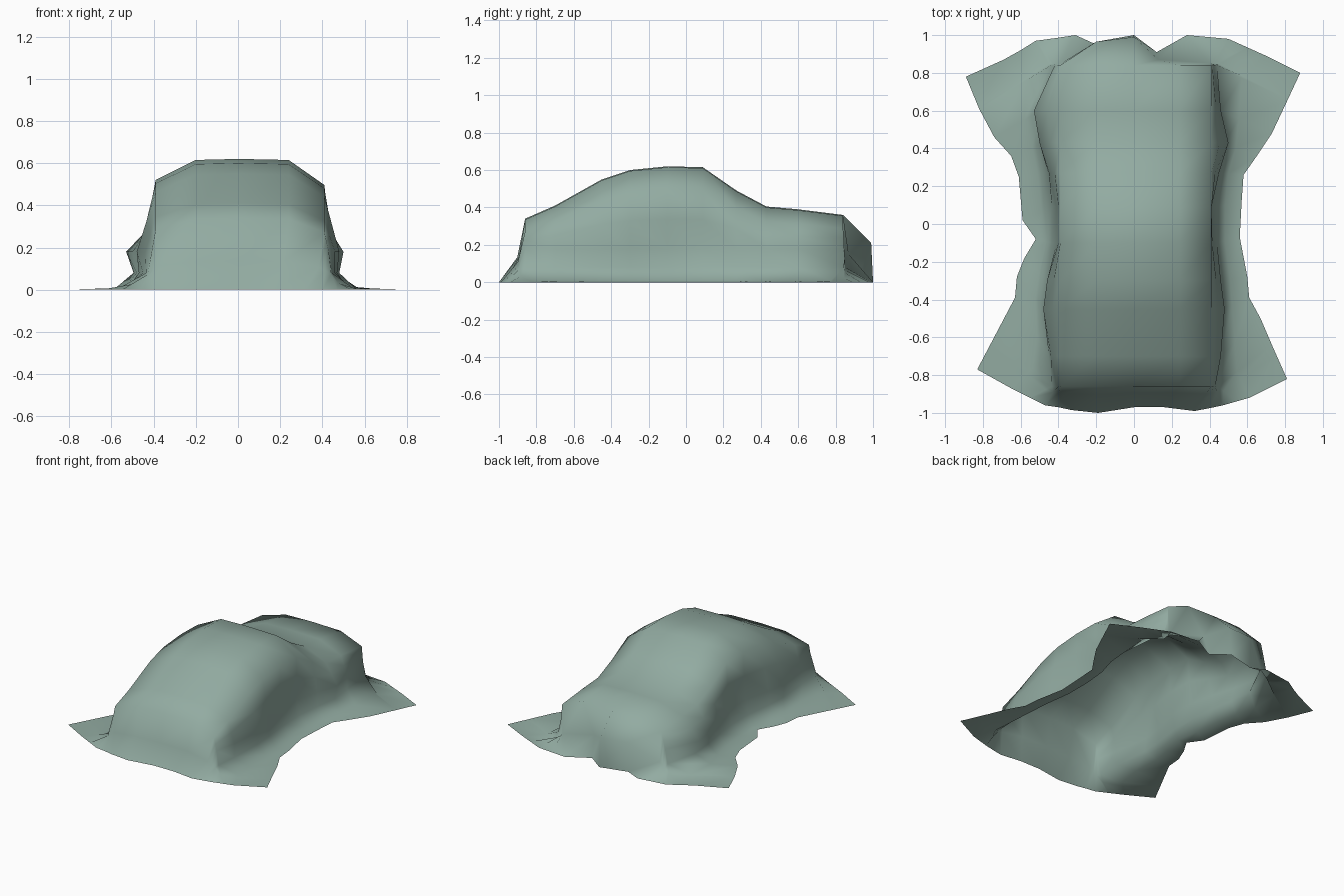
import bpy
from mathutils import Vector

default_cube = bpy.data.objects.get("Cube")
if default_cube:
    bpy.data.objects.remove(default_cube, do_unlink=True)


def make_material(name, colour):
    material = bpy.data.materials.new(name)
    material.use_nodes = True
    material.diffuse_color = colour
    shader = material.node_tree.nodes["Principled BSDF"]
    shader.inputs["Base Color"].default_value = colour
    shader.inputs["Roughness"].default_value = 0.9
    return material


def side_points(sign, station_y, height, bulge, hem):
    """Half of a cross-section, from the hem up to the roof edge."""
    hem_point = Vector((sign * hem[0], hem[1], 0))
    bulge_point = Vector((sign * bulge, station_y, 0.18))
    shoulder_x = 0.39 if sign < 0 else 0.41
    drop = height * (0.16 if sign < 0 else 0.2)
    shoulder = Vector((sign * shoulder_x, station_y, height - drop))
    waist = bulge_point.lerp(shoulder, 0.5)
    # The skirt tucks in under the bulge, then a flat flap lies on the ground
    skirt = Vector((sign * (0.5 * bulge + 0.23), station_y, 0.08))
    flap = skirt.lerp(hem_point, 0.35)
    flap.z = 0.008
    edge = Vector((sign * (0.2 if sign < 0 else 0.24), station_y, height - 0.005))
    return [hem_point, flap, skirt, bulge_point, waist, shoulder, edge]


def body_row(station_y, height, right_bulge, left_bulge, right_hem, left_hem):
    right = side_points(-1, station_y, height, right_bulge, right_hem)
    left = side_points(1, station_y, height, left_bulge, left_hem)
    return right + [Vector((0, station_y, height))] + left[::-1]


def ground_row(points):
    return [Vector((x, y, 0)) for x, y in points]


def hanging_row(ground, body, fraction, lift):
    """Row between the end hem and the first body row."""
    row = []
    for low, high in zip(ground, body):
        point = low.lerp(high, fraction)
        point.z = high.z * lift
        row.append(point)
    return row


# Body stations: position, height, right bulge, left bulge
stations = [
    (-0.86, 0.34, 0.41, 0.43), (-0.7, 0.41, 0.44, 0.46),
    (-0.45, 0.55, 0.48, 0.48), (-0.3, 0.6, 0.46, 0.46),
    (-0.1, 0.62, 0.41, 0.42), (0.09, 0.615, 0.41, 0.41),
    (0.27, 0.49, 0.45, 0.45), (0.43, 0.405, 0.5, 0.5),
    (0.6, 0.39, 0.53, 0.46), (0.84, 0.36, 0.42, 0.42),
]
# Wavy hems along the two sides
right_hems = [
    (0.73, -0.58), (0.63, -0.39), (0.62, -0.28), (0.58, -0.18), (0.52, -0.08),
    (0.59, 0.02), (0.61, 0.25), (0.65, 0.36), (0.74, 0.46), (0.82, 0.61),
]
left_hems = [
    (0.73, -0.64), (0.67, -0.5), (0.61, -0.39), (0.6, -0.28), (0.56, -0.07),
    (0.57, 0.12), (0.58, 0.26), (0.65, 0.36), (0.73, 0.48), (0.81, 0.65),
]
# Hems at the two ends, corner to corner
front_hem = ground_row([
    (-0.83, -0.77), (-0.65, -0.87), (-0.55, -0.92), (-0.47, -0.96),
    (-0.4, -0.97), (-0.33, -0.985), (-0.19, -1), (0, -0.97), (0.16, -0.97),
    (0.32, -0.99), (0.4, -0.975), (0.47, -0.96), (0.54, -0.94),
    (0.61, -0.92), (0.81, -0.82)])
back_hem = ground_row([
    (-0.89, 0.78), (-0.69, 0.87), (-0.6, 0.92), (-0.52, 0.97),
    (-0.41, 0.985), (-0.31, 1), (-0.2, 0.95), (0, 1), (0.12, 0.91),
    (0.28, 1), (0.39, 0.99), (0.5, 0.98), (0.6, 0.935),
    (0.7, 0.89), (0.88, 0.8)])

body = [body_row(*station, right, left)
        for station, right, left in zip(stations, right_hems, left_hems)]
front_hang = hanging_row(front_hem, body[0], 0.7, 0.4)
back_hang = hanging_row(back_hem, body[-1], 0.93, 0.28)
# Stiff fold standing out at the middle of the back
for column, place in ((6, (-0.2, 0.965, 0.22)), (7, (0, 0.99, 0.21)),
                      (8, (0.13, 0.87, 0.15))):
    back_hang[column] = Vector(place)
rows = [front_hem, front_hang] + body + [back_hang, back_hem]

# Draped cover: one open sheet
width = len(front_hem)
vertices = [point for row in rows for point in row]
faces = []
for i in range(len(rows) - 1):
    for j in range(width - 1):
        start = i * width + j
        faces.append((start, start + 1, start + width + 1, start + width))
mesh = bpy.data.meshes.new("draped_cover")
mesh.from_pydata(vertices, [], faces)
mesh.materials.append(make_material("sage_green_cloth", (0.29, 0.41, 0.36, 1)))
mesh.shade_smooth()
cover = bpy.data.objects.new("draped_cover", mesh)
bpy.context.collection.objects.link(cover)
